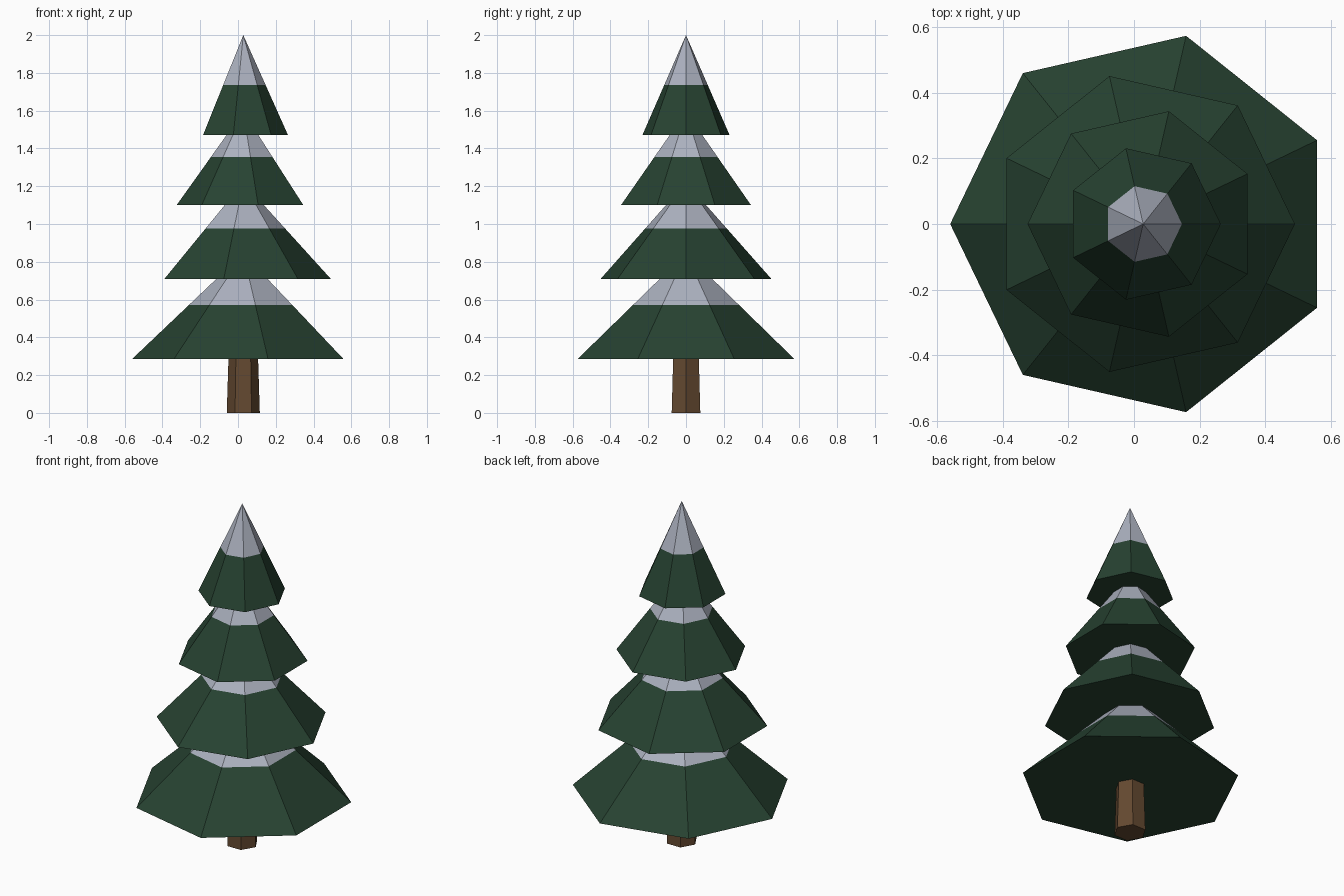
import bpy
import bmesh
from math import pi, sin, cos

default = bpy.data.objects.get("Cube")
if default:
    bpy.data.objects.remove(default, do_unlink=True)

AXIS_X = 0.028  # the tree's axis


def make_material(name, rgb):
    mat = bpy.data.materials.new(name)
    mat.use_nodes = True
    color = (*rgb, 1.0)
    mat.diffuse_color = color
    mat.node_tree.nodes["Principled BSDF"].inputs["Base Color"].default_value = color
    return mat


green = make_material("pine green", (0.020, 0.055, 0.031))
snow = make_material("snow", (0.41, 0.44, 0.52))
bark = make_material("bark brown", (0.127, 0.067, 0.030))


def lathe(name, sides, turn, profile, materials, snow_line=None):
    """Flat-sided solid from (radius, height) rings; zero radius makes a tip."""
    bm = bmesh.new()
    rings = []
    for radius, z in profile:
        count = sides if radius else 1
        rings.append([bm.verts.new((radius * cos(turn + 2 * pi * i / sides),
                                    radius * sin(turn + 2 * pi * i / sides), z))
                      for i in range(count)])
    for low, high in zip(rings, rings[1:]):
        for i in range(sides):
            j = (i + 1) % sides
            if len(high) == 1:
                bm.faces.new((low[i], low[j], high[0]))
            else:
                bm.faces.new((low[i], low[j], high[j], high[i]))
    for ring in (rings[0], rings[-1]):
        if len(ring) > 1:
            bm.faces.new(ring)
    bmesh.ops.recalc_face_normals(bm, faces=bm.faces)
    # Snow covers everything above the snow line
    if snow_line is not None:
        for face in bm.faces:
            if face.calc_center_median().z > snow_line:
                face.material_index = 1
    mesh = bpy.data.meshes.new(name)
    bm.to_mesh(mesh)
    bm.free()
    for mat in materials:
        mesh.materials.append(mat)
    obj = bpy.data.objects.new(name, mesh)
    obj.location.x = AXIS_X
    bpy.context.collection.objects.link(obj)
    return obj


# Tapered six-sided trunk
lathe("trunk", 6, 0, [(0.0875, 0), (0.078, 0.3)], [bark])

# Seven-sided branch tiers, each turned half a step from the one below:
# radius, base height, snow line, tip height
tiers = [
    (0.589, 0.285, 0.57, 0.845),
    (0.463, 0.71, 0.975, 1.22),
    (0.353, 1.10, 1.355, 1.595),
    (0.237, 1.47, 1.735, 2.0),
]
for n, (radius, base, line, tip) in enumerate(tiers):
    line_radius = radius * (tip - line) / (tip - base)
    lathe(f"branch_tier_{n + 1}", 7, pi if n % 2 == 0 else 0,
          [(radius, base), (line_radius, line), (0, tip)], [green, snow], line)
